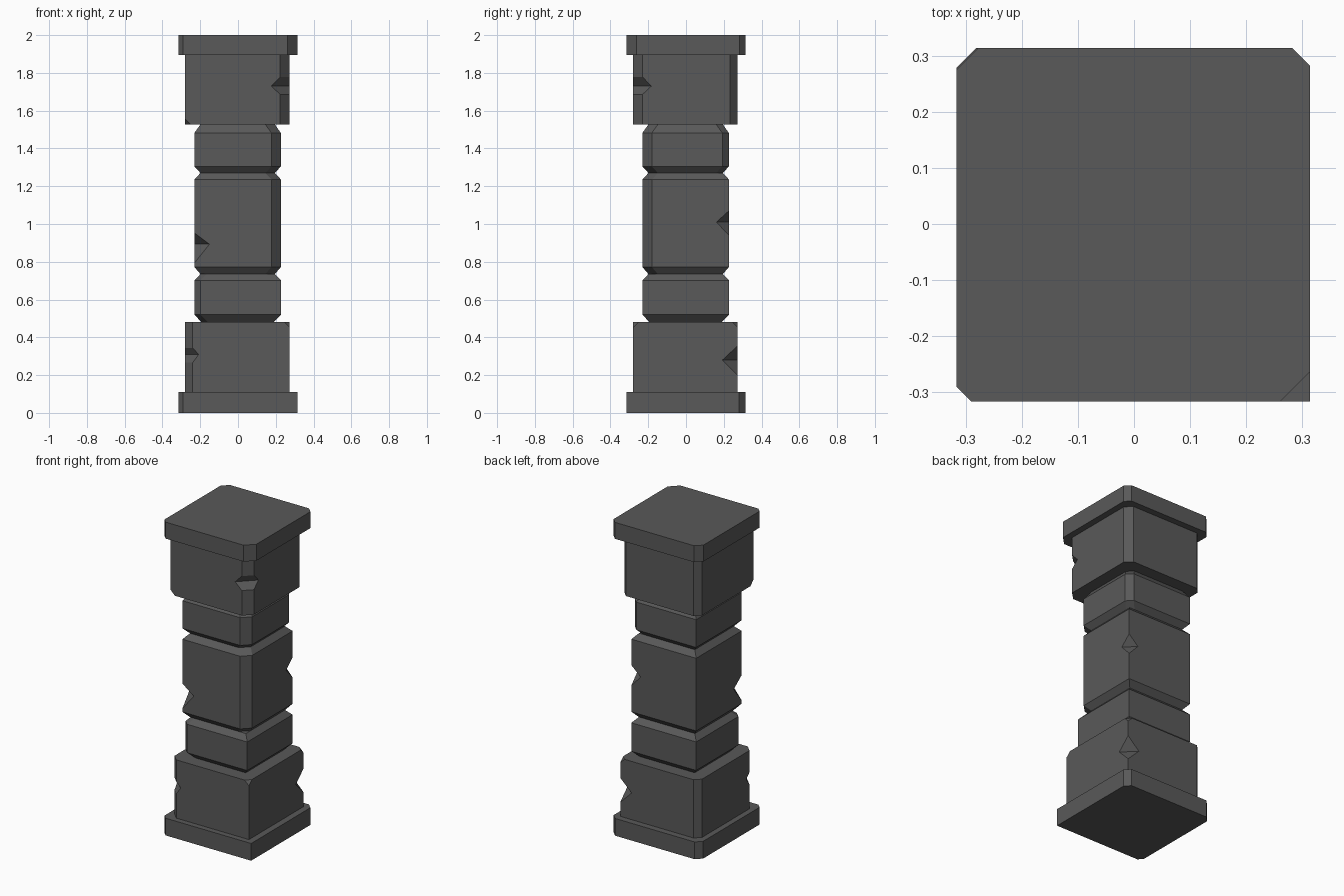
import bpy, bmesh

if "Cube" in bpy.data.objects:
    bpy.data.objects.remove(bpy.data.objects["Cube"])

stone = bpy.data.materials.new("dark_stone")
stone.diffuse_color = (0.1, 0.1, 0.1, 1)
stone.use_nodes = True
stone.node_tree.nodes["Principled BSDF"].inputs["Base Color"].default_value = stone.diffuse_color

# corner order: front-left, front-right, back-right, back-left
SIGNS = {"fl": (-1, -1), "fr": (1, -1), "br": (1, 1), "bl": (-1, 1)}


def ring(lo, hi, cuts, inset):
    """Square outline with an individual chamfer on each corner."""
    a, b = lo + inset, hi - inset
    pts = []
    for (sx, sy), c in zip(SIGNS.values(), cuts):
        x, y = (b if sx > 0 else a), (b if sy > 0 else a)
        if c == 0:
            pts.append((x, y))
            continue
        pair = [(x, y - sy * c), (x - sx * c, y)]
        pts += pair if sx * sy > 0 else pair[::-1]
    return pts


def block(name, lo, hi, cuts, levels):
    """Loft a stone through (z, inset) levels."""
    bm = bmesh.new()
    rings = [[bm.verts.new((x, y, z)) for x, y in ring(lo, hi, cuts, i)]
             for z, i in levels]
    n = len(rings[0])
    for r, s in zip(rings, rings[1:]):
        for k in range(n):
            m = (k + 1) % n
            bm.faces.new((r[k], r[m], s[m], s[k]))
    bm.faces.new(rings[0][::-1])
    bm.faces.new(rings[-1])
    bmesh.ops.recalc_face_normals(bm, faces=bm.faces)
    return finish(bm, name, lo, hi)


def finish(bm, name, lo=0, hi=0):
    me = bpy.data.meshes.new(name)
    bm.to_mesh(me)
    bm.free()
    me.materials.append(stone)
    ob = bpy.data.objects.new(name, me)
    ob["lo"], ob["hi"] = lo, hi
    bpy.context.collection.objects.link(ob)
    return ob


def chip(ob, corner, z, d, up, down, zdir=0):
    """Cut a notch with a double pyramid; zdir marks a chip at a block's end."""
    sx, sy = SIGNS[corner]
    e = 0.01                                # push outward, keep the cut planes
    r = d + (3 if zdir else 2) * e
    x = (ob["hi"] if sx > 0 else ob["lo"]) + sx * e
    y = (ob["hi"] if sy > 0 else ob["lo"]) + sy * e
    z += zdir * e
    bm = bmesh.new()
    eq = [bm.verts.new(p) for p in ((x + r, y, z), (x, y + r, z), (x - r, y, z), (x, y - r, z))]
    top = bm.verts.new((x, y, z + up * r / d))
    bot = bm.verts.new((x, y, z - down * r / d))
    for k in range(4):
        p, q = eq[k], eq[(k + 1) % 4]
        bm.faces.new((p, q, top))
        bm.faces.new((q, p, bot))
    cutter = finish(bm, "chip_cutter")
    cutter.hide_render = True
    mod = ob.modifiers.new("chip", 'BOOLEAN')
    mod.operation, mod.solver, mod.object = 'DIFFERENCE', 'EXACT', cutter
    bpy.context.view_layer.objects.active = ob
    bpy.ops.object.modifier_apply(modifier=mod.name)
    bpy.data.objects.remove(cutter)


# plinth and cap slabs
block("base_slab", -0.316, 0.314, (0.026, 0, 0.033, 0.035), [(0, 0), (0.11, 0)])
block("cap_slab", -0.316, 0.314, (0.026, 0.053, 0.032, 0.039), [(1.895, 0), (2, 0)])

# large end blocks
low = block("lower_block", -0.28, 0.273, (0.04, 0, 0, 0.035), [(0.11, 0), (0.482, 0)])
chip(low, "fl", 0.31, 0.072, 0.075, 0.10)
chip(low, "br", 0.28, 0.08, 0.075, 0.08)
chip(low, "fr", 0.482, 0.03, 0.03, 0.03, 1)
chip(low, "br", 0.482, 0.03, 0.03, 0.03, 1)

high = block("upper_block", -0.28, 0.273, (0, 0.05, 0.04, 0.035), [(1.527, 0), (1.895, 0)])
chip(high, "fr", 1.73, 0.097, 0.10, 0.09)
chip(high, "fl", 1.527, 0.03, 0.03, 0.03, -1)

# three shaft stones with bevelled joints
block("shaft_lower", -0.231, 0.227, (0.033, 0, 0, 0),
      [(0.482, 0.036), (0.52, 0), (0.702, 0), (0.735, 0.032)])
mid = block("shaft_middle", -0.231, 0.227, (0, 0.05, 0, 0),
            [(0.735, 0.032), (0.772, 0), (1.236, 0), (1.27, 0.032)])
chip(mid, "fl", 0.893, 0.08, 0.06, 0.10)
chip(mid, "br", 1.01, 0.066, 0.06, 0.07)
block("shaft_upper", -0.231, 0.227, (0, 0.05, 0.035, 0),
      [(1.27, 0.032), (1.305, 0), (1.482, 0), (1.527, 0.032)])
